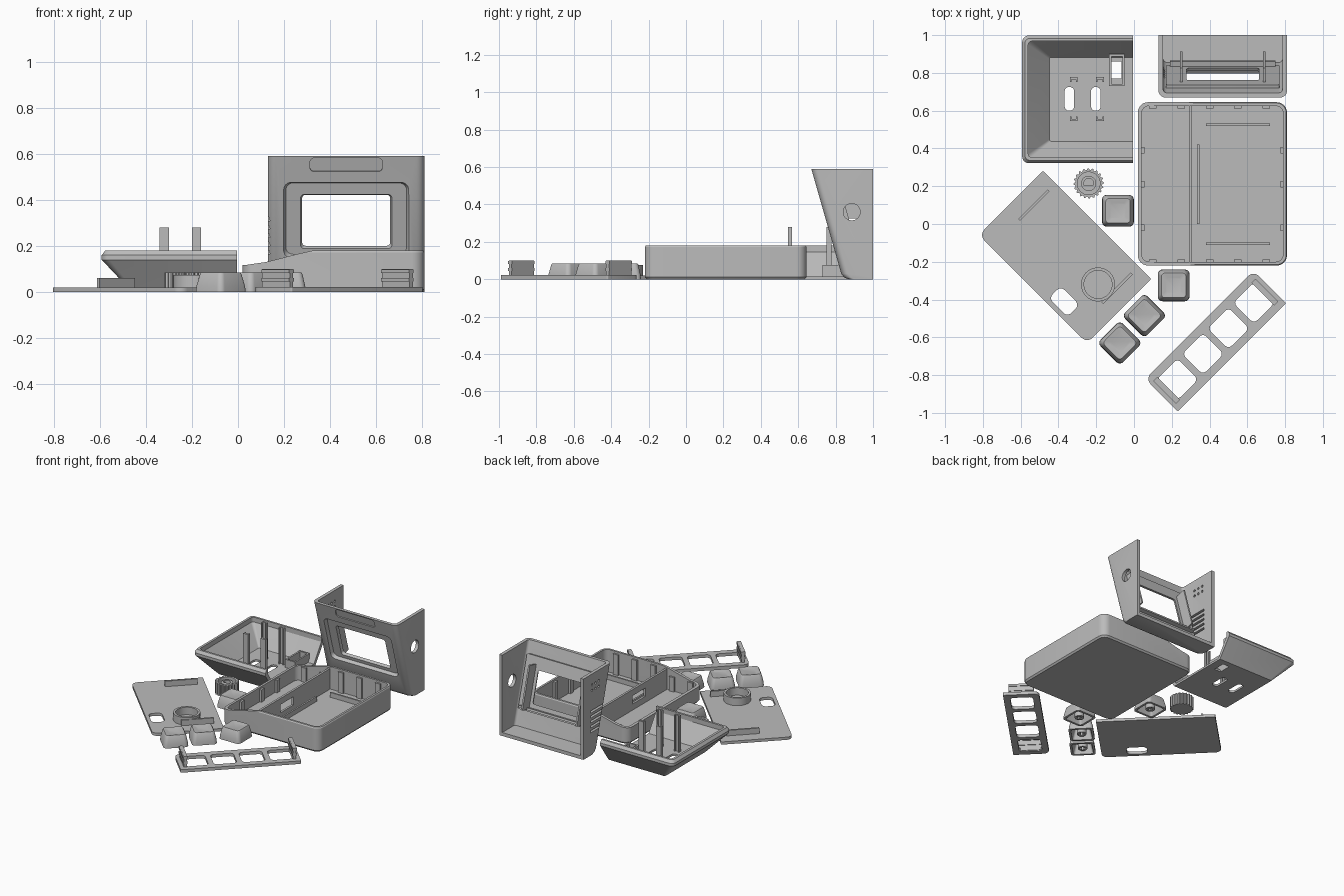
import bpy, bmesh, math
from mathutils import Matrix, Vector

if "Cube" in bpy.data.objects:
    bpy.data.objects.remove(bpy.data.objects["Cube"])

GREY = (0.5, 0.5, 0.5, 1)
mat = bpy.data.materials.new("plain_grey")
mat.use_nodes = True
mat.diffuse_color = GREY
mat.node_tree.nodes["Principled BSDF"].inputs["Base Color"].default_value = GREY
I = Matrix()
T = lambda *v: Matrix.Translation(v)
R = lambda deg, axis: Matrix.Rotation(math.radians(deg), 4, axis)


def rect(x0, x1, y0, y1, r=0.0, n=6):
    """Rounded rectangle; r is one radius or four (from x0,y0 anticlockwise)."""
    rs = r if isinstance(r, tuple) else (r,) * 4
    corners = [(x0, y0, 1, 1), (x1, y0, -1, 1), (x1, y1, -1, -1), (x0, y1, 1, -1)]
    pts = []
    for k, ((x, y, sx, sy), c) in enumerate(zip(corners, rs)):
        if c == 0:
            pts.append((x, y))
            continue
        for i in range(n + 1):
            a = math.pi * (1 + k / 2 + i / n / 2)
            pts.append((x + sx * c + c * math.cos(a), y + sy * c + c * math.sin(a)))
    return pts


def square(w, r):
    return rect(-w / 2, w / 2, -w / 2, w / 2, r)


def circle(r, n=40):
    return [(r * math.cos(math.tau * i / n), r * math.sin(math.tau * i / n)) for i in range(n)]


def loft(name, layers, m=I):
    """Closed solid through a stack of (outline, height) layers."""
    bm = bmesh.new()
    rings = [[bm.verts.new(m @ Vector((x, y, z))) for x, y in loop] for loop, z in layers]
    for a, b in zip(rings, rings[1:]):
        for i in range(len(a)):
            j = (i + 1) % len(a)
            bm.faces.new((a[i], a[j], b[j], b[i]))
    bm.faces.new(rings[0][::-1])
    bm.faces.new(rings[-1])
    bmesh.ops.recalc_face_normals(bm, faces=bm.faces)
    me = bpy.data.meshes.new(name)
    bm.to_mesh(me)
    bm.free()
    me.materials.append(mat)
    ob = bpy.data.objects.new(name, me)
    bpy.context.collection.objects.link(ob)
    return ob


def prism(name, loop, z0, z1, m=I):
    return loft(name, [(loop, z0), (loop, z1)], m)


def box(name, x0, x1, y0, y1, z0, z1, m=I):
    return prism(name, rect(x0, x1, y0, y1), z0, z1, m)


def cut(ob, *cutters):
    bpy.context.view_layer.objects.active = ob
    for c in cutters:
        mod = ob.modifiers.new("cut", "BOOLEAN")
        mod.operation, mod.solver, mod.object = "DIFFERENCE", "EXACT", c
        bpy.ops.object.modifier_apply(modifier=mod.name)
        bpy.data.objects.remove(c)
    return ob


# Base tray with a lowered left-hand rim
base = loft("base_tray", [(rect(.03, .8, -.21, .635, .045), 0), (rect(.02, .81, -.22, .645, .055), .012),
                          (rect(.02, .81, -.22, .645, .055), .172), (rect(.025, .805, -.215, .64, .05), .18)])
slope = [(0, .115), (.03, .117), (.12, .13), (.27, .168), (.33, .181), (.33, .3), (0, .3)]
cut(base, prism("cavity", rect(.04, .79, -.2, .625, .04), .015, .3),
    prism("slope", slope, -1, 1, R(90, "X")))
cut(box("base_divider", .292, .308, -.205, .63, .01, .165), box("slot", .2, .4, .05, .2, .06, .12))
for x in (.1, .25, .4, .55, .7):
    for y in (-.2, .612):
        box("base_clip", x - .02, x + .02, y, y + .013, .01, .165 if x > .3 else .12)
for y in (-.02, .21, .39):
    box("base_side_clip", .775, .792, y - .018, y + .018, .01, .165)
    box("base_low_clip", .038, .055, y - .018, y + .018, .01, .105)
for y in (-.105, .525):
    box("base_floor_rib", .38, .72, y - .006, y + .006, .01, .05)
box("base_floor_rib", .334, .346, 0, .42, .01, .05)


# Screen housing: sloping front, two side walls and floor, open above and behind
def front(z):
    return .8386 - .2857 * z


def footprint(z, t, r, extra=0):
    return rect(.13 + t, .81 - t, front(z) + t + extra, 1.2, r)


housing = loft("screen_housing", [(footprint(0, 0, .035, .03), 0), (footprint(.01, 0, .035, .01), .01),
                                  (footprint(.03, 0, .035), .03), (footprint(.59, 0, .035), .59)])
tilt = T(.47, front(.3), .3) @ R(16, "X")
face = tilt @ R(-90, "X")
cut(housing, box("back", 0, 1, 1, 1.5, -.1, .8),
    loft("cavity", [(footprint(.025, .024, .02), .025), (footprint(.7, .024, .02), .7)]),
    loft("recess", [(rect(-.276, .276, -.188, .162, .035), -.01), (rect(-.255, .255, -.167, .141, .03), .04)], face),
    prism("grip", rect(-.157, .157, -.293, -.232, .018), -.02, .007, face),
    prism("side_hole", circle(.045), -.1, .1, T(.81, .886, .36) @ R(90, "Y")))
for i in range(5):
    z = .165 + i * .036
    cut(housing, box("vent", .1, .165, front(z) + .012, .92, z, z + .016))
for i in range(3):
    for z in (.47, .51):
        cut(housing, prism("dot", circle(.009, 12), -.05, .05, T(.13, .82 + i * .04, z) @ R(90, "Y")))
frame = prism("screen_frame", rect(-.3, .3, -.205, .175, .01), .023, .042, face)
cut(frame, loft("window", [(rect(-.2, .2, -.124, .124, .018), .02), (rect(-.188, .188, -.112, .112, .014), .05)], face))
box("screen_ledge", -.28, .28, .04, .07, -.16, -.145, tilt)
for s in (-.22, .22):
    box("screen_fin", s - .006, s + .006, .04, .12, -.16, .15, tilt)

# Rear cover: shallow tray with sloping sides, open on one end
cover = loft("rear_cover", [(rect(-.46, .2, .42, .9, .015), 0), (rect(-.592, .2, .322, .998, .035), .14),
                            (rect(-.592, .2, .322, .998, .035), .16), (rect(-.577, .2, .337, .983, .025), .18)])
cut(cover, loft("cavity", [(rect(-.448, .3, .438, .882, .01), .015), (rect(-.56, .3, .352, .968, .02), .145),
                           (rect(-.56, .3, .352, .968, .02), .2)]),
    box("end", -.004, .5, 0, 1.2, -.1, .5),
    prism("slot", rect(-.367, -.317, .6, .725, .022), -.1, .1),
    prism("slot", rect(-.227, -.177, .6, .725, .022), -.1, .1),
    box("socket_hole", -.118, -.065, .77, .86, -.1, .1))
cut(box("socket_frame", -.132, -.05, .73, .9, .01, .075), box("socket", -.12, -.062, .742, .888, 0, .2))
for x in (-.32, -.18):
    for y, s in ((.77, -1), (.55, 1)):
        box("cover_post", x - .02, x + .02, y - .005, y + .007, .01, .28)
        for dx in (-.02, .012):
            box("cover_post_edge", x + dx, x + dx + .008, min(y, y + s * .018), max(y, y + s * .018), .01, .28)

# Flat lid with a dial ring, two tabs and a small opening
m = T(-.365, -.175, 0) @ R(-45, "Z")
lid = prism("lid_plate", rect(-.405, .405, -.24, .24, (.04, .04, .008, .008)), 0, .02, m)
cut(lid, prism("opening", rect(.093, .233, -.215, -.125, .03), -.1, .1, m))
for x in (-.311, .311):
    box("lid_tab", x - .007, x + .007, -.032, .188, .015, .06, m)
ring_m = m @ T(.226, .021, 0)
cut(prism("dial_ring", circle(.09), .015, .075, ring_m), prism("bore", circle(.074), .0205, .2, ring_m))

# Key strip with four openings and upright ends
m = T(.4325, -.62, 0) @ R(45, "Z")
strip = prism("key_strip", rect(-.405, .405, -.122, .122, (.008, .008, .04, .04)), 0, .022, m)
for i in range(4):
    cut(strip, prism("key_opening", square(.155, .025), -.1, .1, m @ T((i - 1.5) * .191, 0, 0)))
for x in (-.368, .368):
    box("strip_end", x - .01, x + .01, -.085, .085, .005, .1, m)
    for z in (.045, .082):
        box("strip_end_ridge", x - .015, x + .015, -.085, .085, z, z + .016, m)

# Hollow key caps with a dished top and a stem
for x, y, a in ((-.085, .07, 0), (.21, -.325, 0), (.055, -.485, 45), (-.075, -.63, 45)):
    m = T(x, y, 0) @ R(a, "Z")
    cap = loft("key_cap", [(square(.168, .025), 0), (square(.164, .025), .025),
                           (square(.14, .022), .078), (square(.13, .018), .085)], m)
    cut(cap, loft("hollow", [(square(.142, .018), -.01), (square(.1, .012), .066)], m),
        loft("dish", [(square(.08, .01), .079), (square(.128, .015), .0865)], m))
    cut(prism("key_stem", circle(.032, 24), .004, .07, m),
        box("cross", -.02, .02, -.006, .006, -.1, .045, m), box("cross", -.006, .006, -.02, .02, -.1, .045, m))

# Ribbed knob with a D-shaped socket
m = T(-.24, .215, 0)
ribs = [((.08 if i % 4 < 2 else .071) * math.cos(math.tau * i / 80),
         (.08 if i % 4 < 2 else .071) * math.sin(math.tau * i / 80)) for i in range(80)]
cut(prism("knob", ribs, 0, .085, m), prism("hollow", circle(.06), .015, .2, m))
d_shape = [(x, max(y, -.012)) for x, y in circle(.026, 24)]
cut(prism("knob_socket", circle(.04), .01, .075, m), prism("shaft", d_shape, .03, .2, m))

bpy.ops.object.select_all(action="DESELECT")
for ob in bpy.context.collection.objects:
    if ob.type == "MESH":
        ob.select_set(True)
        bpy.context.view_layer.objects.active = ob
bpy.ops.object.shade_smooth_by_angle(angle=math.radians(30))
